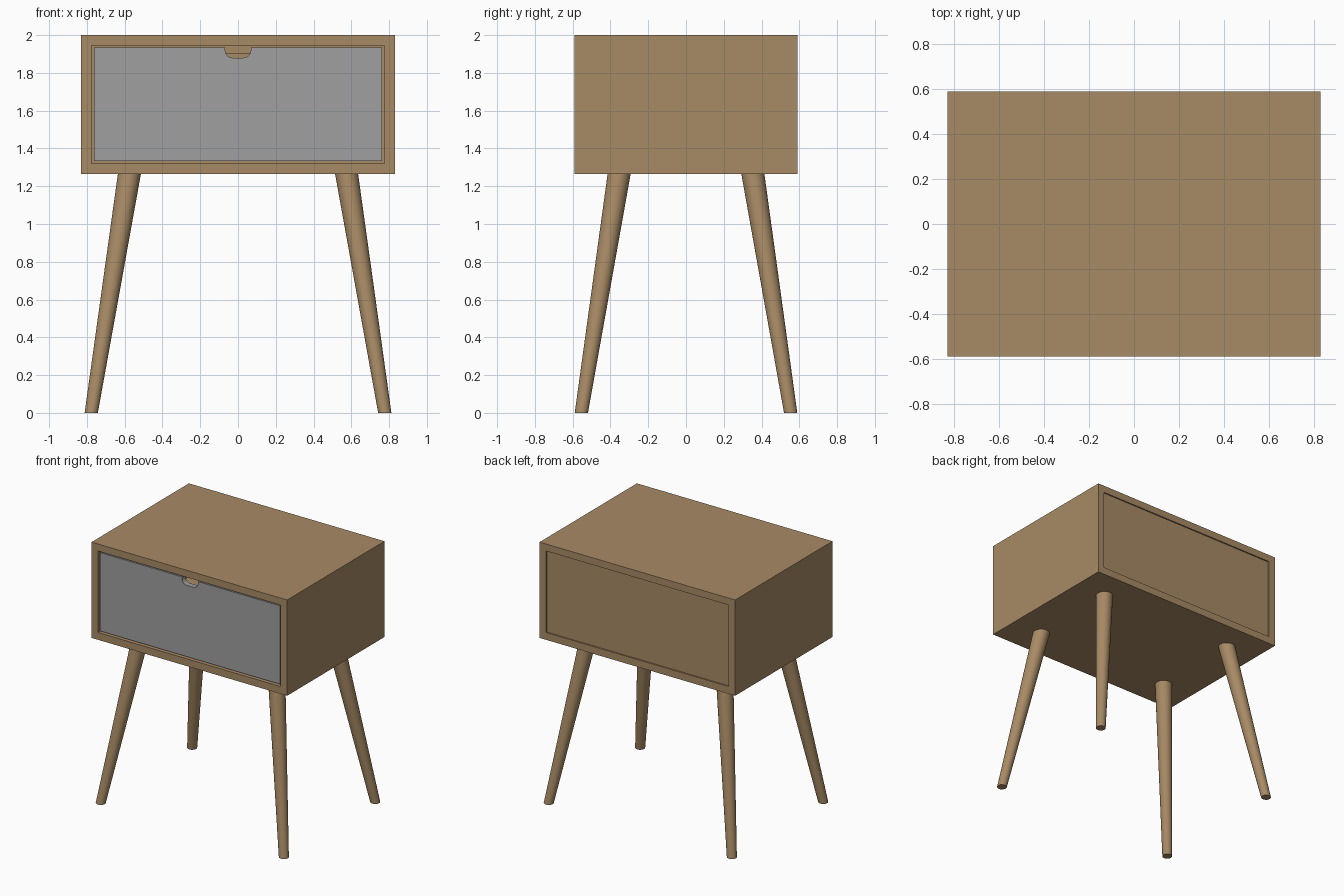
import bpy, bmesh, math

if "Cube" in bpy.data.objects:
    bpy.data.objects.remove(bpy.data.objects["Cube"])


def material(name, rgb):
    m = bpy.data.materials.new(name)
    m.diffuse_color = (*rgb, 1.0)
    m.use_nodes = True
    m.node_tree.nodes["Principled BSDF"].inputs["Base Color"].default_value = m.diffuse_color
    return m


WOOD = material("warm wood", (0.39, 0.255, 0.13))
GREY = material("grey paint", (0.35, 0.35, 0.35))


def finish(bm, name, mat):
    bmesh.ops.recalc_face_normals(bm, faces=bm.faces)
    me = bpy.data.meshes.new(name)
    bm.to_mesh(me)
    bm.free()
    me.materials.append(mat)
    ob = bpy.data.objects.new(name, me)
    bpy.context.collection.objects.link(ob)
    return ob


def box(name, x0, x1, y0, y1, z0, z1, mat):
    bm = bmesh.new()
    bmesh.ops.create_cube(bm, size=1)
    for v in bm.verts:
        v.co = (x1 if v.co.x > 0 else x0,
                y1 if v.co.y > 0 else y0,
                z1 if v.co.z > 0 else z0)
    return finish(bm, name, mat)


W, D, Z0, Z1 = 0.83, 0.59, 1.265, 2.0     # cabinet outer size
IX, IZ0, IZ1 = 0.775, 1.321, 1.946        # cabinet opening
GAP = 0.012

# Cabinet shell: rectangular tube open at front and back
bm = bmesh.new()
rings = []
for y in (-D, D):
    for hx, za, zb in ((W, Z0, Z1), (IX, IZ0, IZ1)):
        rings.append([bm.verts.new(c) for c in
                      ((-hx, y, za), (hx, y, za), (hx, y, zb), (-hx, y, zb))])
fo, fi, bo, bi = rings
for a, b in ((fo, fi), (fi, bi), (bi, bo), (bo, fo)):
    for i in range(4):
        j = (i + 1) % 4
        bm.faces.new((a[i], a[j], b[j], b[i]))
finish(bm, "cabinet_shell", WOOD)

# Slightly recessed back panel
box("back_panel", -IX, IX, D - 0.05, D - 0.01, IZ0, IZ1, WOOD)

# Drawer front with a rounded finger notch in its top edge
dx, dz0, dz1 = IX - GAP, IZ0 + GAP, IZ1 - GAP
nw, nz, r = 0.068, 1.88, 0.04
outline = [(-dx, dz1), (-dx, dz0), (dx, dz0), (dx, dz1), (nw, dz1)]
for cx, start in ((nw - r, 0), (r - nw, -90)):
    for k in range(9):
        a = math.radians(start - 90 * k / 8)
        outline.append((cx + r * math.cos(a), nz + r + r * math.sin(a)))
outline.append((-nw, dz1))
bm = bmesh.new()
yf, yb = -D + 0.008, -D + 0.05
face = bm.faces.new([bm.verts.new((x, yf, z)) for x, z in outline])
ext = bmesh.ops.extrude_face_region(bm, geom=[face], use_keep_orig=True)
for v in ext["geom"]:
    if isinstance(v, bmesh.types.BMVert):
        v.co.y = yb
finish(bm, "drawer_front", GREY)

# Drawer box behind the front
back = D - 0.08
for name, a, b in (("drawer_side_left", -dx, -dx + 0.03),
                   ("drawer_side_right", dx - 0.03, dx)):
    box(name, a, b, yb, back, dz0, dz1 - 0.03, WOOD)
box("drawer_bottom", -dx + 0.03, dx - 0.03, yb, back, dz0, dz0 + 0.03, WOOD)
box("drawer_back", -dx + 0.03, dx - 0.03, back - 0.03, back, dz0 + 0.03, dz1 - 0.03, WOOD)

# Four splayed tapered legs, cut flat at both ends
for sy, row in ((-1, "front"), (1, "back")):
    for sx, side in ((-1, "left"), (1, "right")):
        bm = bmesh.new()
        bmesh.ops.create_cone(bm, cap_ends=True, segments=32,
                              radius1=0.035, radius2=0.061, depth=1)
        for v in bm.verts:
            t = 1 if v.co.z > 0 else 0
            v.co.x += sx * (0.575 if t else 0.777)
            v.co.y += sy * (0.354 if t else 0.554)
            v.co.z = t * Z0
        leg = finish(bm, f"{row}_{side}_leg", WOOD)
        bpy.ops.object.select_all(action='DESELECT')
        leg.select_set(True)
        bpy.context.view_layer.objects.active = leg
        bpy.ops.object.shade_smooth_by_angle(angle=math.radians(30))
